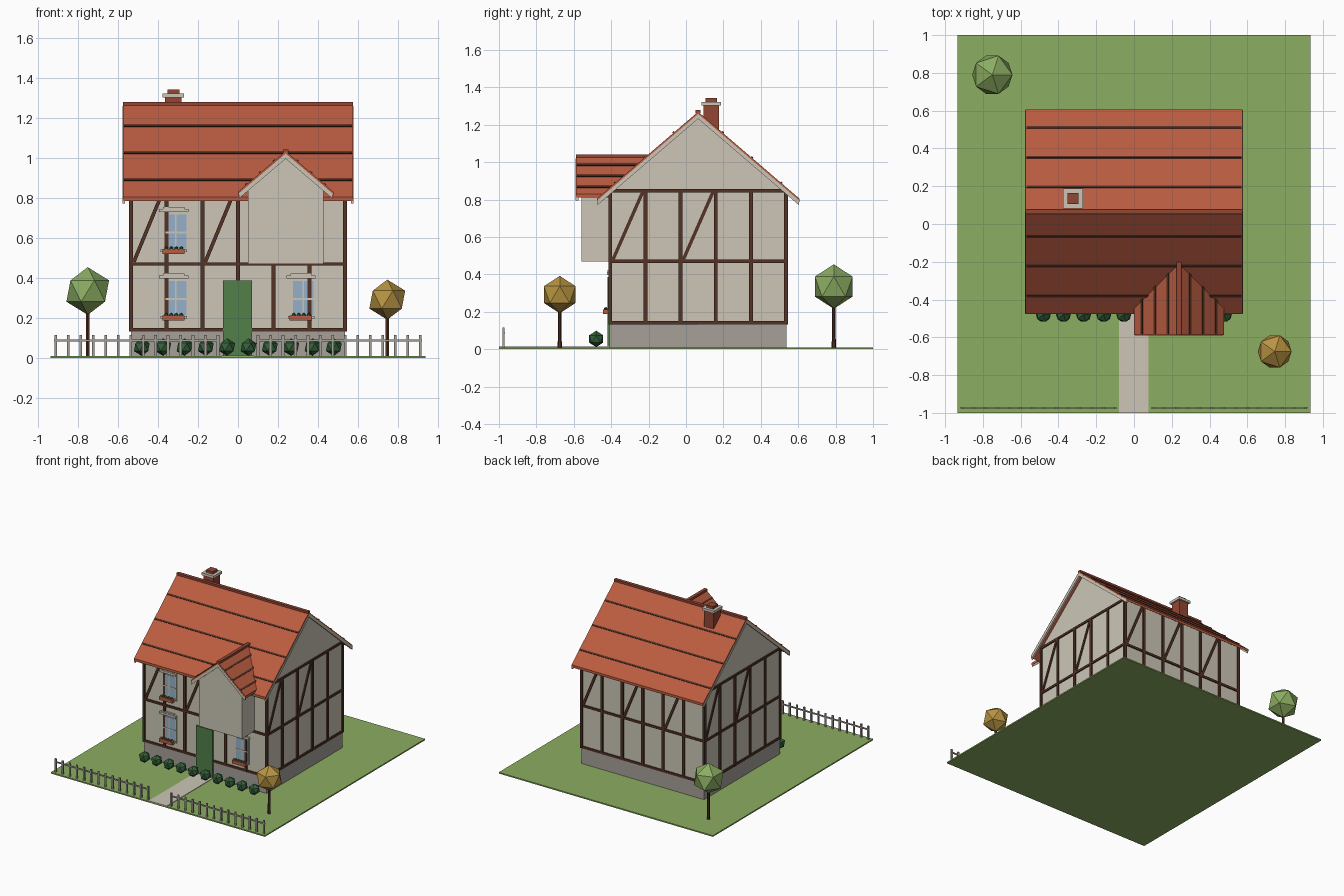
import bpy, bmesh, math
from mathutils import Vector, Matrix

if "Cube" in bpy.data.objects:
    bpy.data.objects.remove(bpy.data.objects["Cube"])


def material(name, rgb):
    m = bpy.data.materials.new(name)
    lin = [((c / 255 + 0.055) / 1.055) ** 2.4 for c in rgb]
    m.diffuse_color = (*lin, 1)
    m.use_nodes = True
    m.node_tree.nodes["Principled BSDF"].inputs["Base Color"].default_value = m.diffuse_color
    return m


CREAM = material("cream", (204, 198, 182))
TILE = material("tile_red", (186, 92, 64))
BRICK = material("brick_red", (146, 70, 52))
TIMBER = material("dark_timber", (82, 50, 37))
STONE = material("grey_stone", (166, 160, 153))
GRASS = material("grass_green", (140, 173, 98))
HEDGE = material("hedge_green", (52, 96, 58))
DOOR = material("door_green", (82, 128, 74))
GLASS = material("pale_blue_glass", (150, 176, 200))
GOLD = material("autumn_gold", (184, 148, 66))


def finish(name, bm, mat):
    bmesh.ops.recalc_face_normals(bm, faces=bm.faces)
    me = bpy.data.meshes.new(name)
    bm.to_mesh(me)
    bm.free()
    me.materials.append(mat)
    ob = bpy.data.objects.new(name, me)
    bpy.context.collection.objects.link(ob)
    return ob


def add_box(bm, centre, size, matrix=Matrix()):
    m = matrix @ Matrix.Translation(centre) @ Matrix.Diagonal((*size, 1))
    bmesh.ops.create_cube(bm, size=1, matrix=m)


def box(name, x, y, z, mat):
    """Box from three (low, high) ranges."""
    bm = bmesh.new()
    add_box(bm, [(a + b) / 2 for a, b in (x, y, z)], [b - a for a, b in (x, y, z)])
    return finish(name, bm, mat)


def prism(name, profile, a0, a1, matrix, mat):
    """Profile (across, up) extruded along the local y axis."""
    bm = bmesh.new()
    face = bm.faces.new([bm.verts.new(matrix @ Vector((p, a0, q))) for p, q in profile])
    ext = bmesh.ops.extrude_face_region(bm, geom=[face])
    shift = matrix.to_3x3() @ Vector((0, a1 - a0, 0))
    bmesh.ops.translate(bm, vec=shift, verts=[v for v in ext["geom"] if isinstance(v, bmesh.types.BMVert)])
    return finish(name, bm, mat)


def chevron(half, eave, ridge, t):
    return [(-half, eave), (0, ridge), (half, eave), (half, eave - t), (0, ridge - t), (-half, eave - t)]


def gable_roof(name, half, eave, ridge, a0, a1, matrix, board_ends):
    prism(name, chevron(half, eave, ridge, 0.02), a0, a1, matrix, TILE)
    # raised course strips on both slopes
    bm = bmesh.new()
    ang = math.atan2(ridge - eave, half)
    for s in (-1, 1):
        for f in (0.24, 0.53, 0.82):
            m = matrix @ Matrix.Translation((s * half * f, (a0 + a1) / 2, ridge + (eave - ridge) * f))
            add_box(bm, (0, 0, 0), (0.012, a1 - a0 - 0.01, 0.012), m @ Matrix.Rotation(s * ang, 4, 'Y'))
    finish(name + "_courses", bm, TIMBER)
    # ridge cap
    bm = bmesh.new()
    add_box(bm, (0, (a0 + a1) / 2, ridge), (0.026, a1 - a0, 0.016), matrix)
    finish(name + "_ridge_cap", bm, BRICK)
    # barge boards under the verges
    for end in board_ends:
        d = 0.012 if end == a0 else -0.012
        prism(name + "_barge_board", chevron(half - 0.004, eave - 0.008, ridge - 0.012, 0.026),
              end - d * 0.15, end + d, matrix, CREAM)


# garden
box("lawn", (-0.935, 0.935), (-1, 1), (0, 0.01), GRASS)
box("path", (-0.08, 0.077), (-1, -0.4), (0.005, 0.014), CREAM)

# house body
X, Y0, Y1, YC = 0.535, -0.405, 0.535, 0.065
box("plinth", (-X, X), (Y0 - 0.003, Y1 + 0.003), (0.005, 0.135), STONE)
across_y = Matrix.Translation((0, YC, 0)) @ Matrix.Rotation(math.pi / 2, 4, 'Z')
prism("walls", [(-0.47, 0.13), (0.47, 0.13), (0.47, 0.845), (0, 1.25), (-0.47, 0.845)], -X, X, across_y, CREAM)
gable_roof("main_roof", 0.542, 0.805, 1.27, -0.575, 0.575, across_y, (-0.575, 0.575))

# projecting gabled bay
across_x = Matrix.Translation((0.238, 0, 0))
prism("bay_walls", [(-0.188, 0.47), (0.188, 0.47), (0.188, 0.85), (0, 1.015), (-0.188, 0.85)],
      -0.56, -0.15, across_x, CREAM)
gable_roof("bay_roof", 0.238, 0.83, 1.033, -0.588, -0.15, across_x, (-0.588,))


# timber framing, drawn on each wall from its left corner seen from outside
def framing(name, corner, angle, length, bays):
    m = Matrix.Translation(corner) @ Matrix.Rotation(angle, 4, 'Z')
    bm = bmesh.new()
    for z in (0.142, 0.47, 0.847):
        add_box(bm, (length / 2, 0, z), (length + 0.02, 0.018, 0.017), m)
    step = length / bays
    for i in range(bays + 1):
        add_box(bm, (i * step, 0, 0.493), (0.02, 0.02, 0.715), m)
    for i in range(0, bays - 1, 2):
        dx, dz = step - 0.03, 0.36
        mid = Matrix.Translation(((i + 0.5) * step, 0, 0.66))
        add_box(bm, (0, 0, 0), (0.018, 0.016, math.hypot(dx, dz)),
                m @ mid @ Matrix.Rotation(math.atan2(dx, dz), 4, 'Y'))
    finish(name, bm, TIMBER)


framing("front_timbers", (-X, Y0, 0), 0, 2 * X, 6)
framing("right_timbers", (X, Y0, 0), math.pi / 2, Y1 - Y0, 5)
framing("back_timbers", (X, Y1, 0), math.pi, 2 * X, 6)
framing("left_timbers", (-X, Y1, 0), -math.pi / 2, Y1 - Y0, 5)

# door
box("door", (-0.075, 0.07), (Y0 - 0.014, Y0 + 0.01), (0.012, 0.387), DOOR)


# windows with lintel, sill and flower box
def window(x, z):
    box("window_frame", (x - 0.062, x + 0.07), (Y0 - 0.006, Y0), (z - 0.01, z + 0.19), CREAM)
    box("window_glass", (x - 0.042, x + 0.062), (Y0 - 0.0085, Y0), (z + 0.01, z + 0.18), GLASS)
    box("glazing_bar", (x - 0.042, x + 0.062), (Y0 - 0.011, Y0), (z + 0.086, z + 0.094), CREAM)
    box("glazing_post", (x + 0.006, x + 0.013), (Y0 - 0.011, Y0), (z + 0.01, z + 0.18), CREAM)
    box("lintel", (x - 0.075, x + 0.072), (Y0 - 0.018, Y0), (z + 0.192, z + 0.208), CREAM)
    box("lintel_cap", (x - 0.055, x + 0.052), (Y0 - 0.014, Y0), (z + 0.206, z + 0.218), CREAM)
    box("sill", (x - 0.066, x + 0.066), (Y0 - 0.014, Y0), (z - 0.006, z + 0.006), CREAM)
    box("flower_box", (x - 0.058, x + 0.054), (Y0 - 0.038, Y0 - 0.008), (z - 0.018, z + 0.008), TILE)
    bm = bmesh.new()
    for i in range(4):
        bmesh.ops.create_icosphere(bm, subdivisions=1, radius=0.011,
                                   matrix=Matrix.Translation((x - 0.038 + i * 0.025, Y0 - 0.023, z + 0.01)))
    finish("box_plants", bm, HEDGE)


for wx, wz in ((-0.32, 0.205), (-0.32, 0.537), (0.316, 0.205)):
    window(wx, wz)

# chimney
cx, cy = -0.323, 0.135
for part, r, z0, z1, mat in (("chimney_stack", 0.042, 1.1, 1.305, BRICK),
                             ("chimney_cap", 0.053, 1.302, 1.322, CREAM),
                             ("chimney_pot", 0.03, 1.32, 1.342, BRICK)):
    box(part, (cx - r, cx + r), (cy - r, cy + r), (z0, z1), mat)


# planting
def leaf_ball(name, centre, r, mat):
    bm = bmesh.new()
    bmesh.ops.create_icosphere(bm, subdivisions=1, radius=r, matrix=Matrix.Translation(centre))
    finish(name, bm, mat)


def tree(x, y, z, r, mat):
    bm = bmesh.new()
    bmesh.ops.create_cone(bm, cap_ends=True, segments=6, radius1=0.011, radius2=0.009, depth=z - 0.06,
                          matrix=Matrix.Translation((x, y, 0.005 + (z - 0.06) / 2)))
    finish("tree_trunk", bm, TIMBER)
    leaf_ball("tree_crown", (x, y, z), r, mat)


tree(-0.75, 0.79, 0.335, 0.119, GRASS)
tree(0.745, -0.675, 0.292, 0.1, GOLD)
for i in range(10):
    leaf_ball("hedge_bush", (-0.48 + i * 0.1065, -0.48, 0.055), 0.044, HEDGE)

# picket fence, one run each side of the path
for s in (-1, 1):
    bm = bmesh.new()
    for i in range(14):
        add_box(bm, (s * (0.1 + i * 0.0623), -0.975, 0.06), (0.013, 0.01, 0.11))
    add_box(bm, (s * 0.507, -0.972, 0.088), (0.825, 0.008, 0.01))
    finish("picket_fence", bm, STONE)
